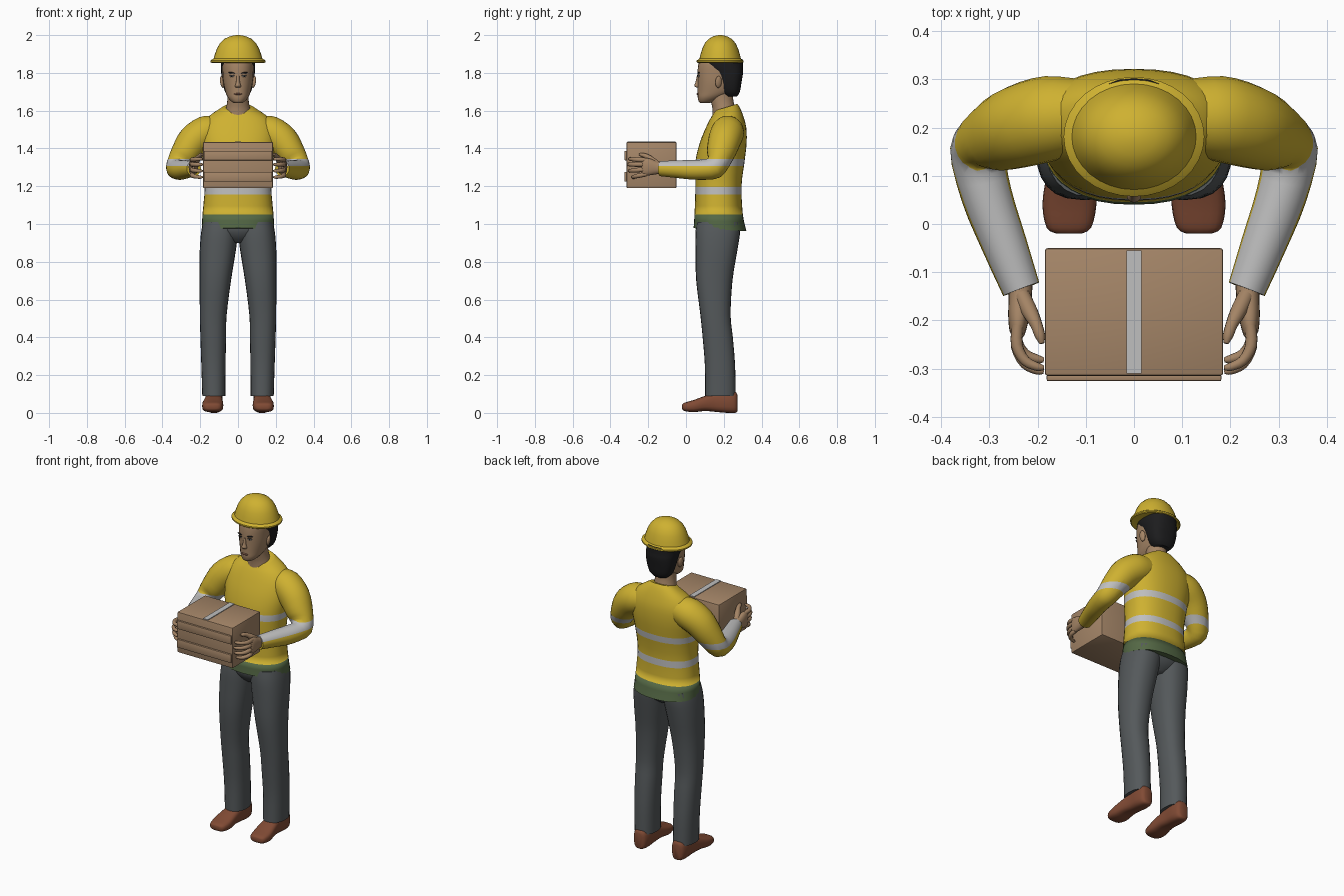
import bpy, bmesh, math
from mathutils import Vector


def mat(name, r, g, b):
    m = bpy.data.materials.new(name)
    m.diffuse_color = (r, g, b, 1)
    return m


YELLOW = mat("safety yellow", 0.62, 0.44, 0.03)
GREY = mat("reflective grey", 0.52, 0.52, 0.52)
GREEN = mat("hem green", 0.09, 0.14, 0.06)
PANTS = mat("trouser grey", 0.09, 0.10, 0.105)
SKIN = mat("skin", 0.37, 0.23, 0.13)
HAIR = mat("hair black", 0.012, 0.012, 0.013)
BROWN = mat("shoe brown", 0.22, 0.07, 0.035)
CARD = mat("cardboard", 0.38, 0.24, 0.14)
WHITE = mat("eye white", 0.6, 0.57, 0.52)
LIP = mat("lip", 0.28, 0.13, 0.085)


def finish(name, bm, mats, angle=50, mirror=False):
    bmesh.ops.recalc_face_normals(bm, faces=bm.faces)
    me = bpy.data.meshes.new(name)
    bm.to_mesh(me)
    bm.free()
    for m in mats:
        me.materials.append(m)
    me.shade_smooth()
    me.set_sharp_from_angle(angle=math.radians(angle))
    ob = bpy.data.objects.new(name, me)
    bpy.context.collection.objects.link(ob)
    if mirror:
        mod = ob.modifiers.new("mirror", 'MIRROR')
        mod.use_mirror_merge = False
    return ob


def ring(c, u, v, n=24, p=2.0):
    """Superellipse ring around c with half-axes u and v."""
    c, u, v = Vector(c), Vector(u), Vector(v)
    pts = []
    for k in range(n):
        a = 2 * math.pi * k / n
        x, y = math.cos(a), math.sin(a)
        pts.append(c + u * math.copysign(abs(x) ** (2 / p), x) + v * math.copysign(abs(y) ** (2 / p), y))
    return pts


def loft(bm, rings, steps=3):
    """Skin the rings, with smooth in-between rings, and cap both ends."""
    fine = []
    for i in range(len(rings) - 1):
        a, b, c, d = (rings[max(0, min(len(rings) - 1, i + j))] for j in (-1, 0, 1, 2))
        for s in range(steps):
            t = s / steps
            fine.append([0.5 * (2 * q + (r - p) * t + (2 * p - 5 * q + 4 * r - w) * t * t
                                + (3 * q - p - 3 * r + w) * t ** 3) for p, q, r, w in zip(a, b, c, d)])
    fine.append(rings[-1])
    vs = [[bm.verts.new(p) for p in r] for r in fine]
    n = len(vs[0])
    for lo, hi in zip(vs, vs[1:]):
        for k in range(n):
            bm.faces.new((lo[k], lo[(k + 1) % n], hi[(k + 1) % n], hi[k]))
    bm.faces.new(vs[0])
    bm.faces.new(vs[-1])


def stack(name, secs, mats, n=24, p=2.0, steps=3, mirror=False, angle=50):
    """Horizontal sections: z, cx, cy, rx, ry, and rise of z from front to back."""
    bm = bmesh.new()
    loft(bm, [ring((x, y, z), (rx, 0, 0), (0, ry, t), n, p) for z, x, y, rx, ry, t in secs], steps)
    return finish(name, bm, mats, angle, mirror)


def along_y(name, secs, mats, n=20, p=2.0, mirror=True):
    """Upright sections: y, cx, cz, rx, rz."""
    bm = bmesh.new()
    loft(bm, [ring((x, y, z), (rx, 0, 0), (0, 0, rz), n, p) for y, x, z, rx, rz in secs])
    return finish(name, bm, mats, 50, mirror)


def tube(name, path, mats, n=20):
    """Round tube through x, y, z, radius points, without twist."""
    bm = bmesh.new()
    pts = [Vector(q[:3]) for q in path]
    u, rings = Vector((0.1, 0.2, 1)), []
    for i, q in enumerate(path):
        t = (pts[min(i + 1, len(pts) - 1)] - pts[max(i - 1, 0)]).normalized()
        u = (u - t * u.dot(t)).normalized()
        rings.append(ring(pts[i], u * q[3], t.cross(u) * q[3], n))
    loft(bm, rings)
    return finish(name, bm, mats, 60, True)


def box(name, lo, hi, m, bevel=0.0):
    bm = bmesh.new()
    bmesh.ops.create_cube(bm, size=1)
    lo, hi = Vector(lo), Vector(hi)
    for v in bm.verts:
        v.co = (lo + hi) / 2 + v.co * (hi - lo)
    if bevel:
        bmesh.ops.bevel(bm, geom=bm.edges[:], offset=bevel, segments=2, affect='EDGES', profile=0.5)
    return finish(name, bm, [m], 30)


def blob(name, c, s, m, mirror=True, turn=(0, 0, 0)):
    bm = bmesh.new()
    bmesh.ops.create_uvsphere(bm, u_segments=14, v_segments=8, radius=1)
    from mathutils import Euler
    rot = Euler(turn).to_matrix()
    for v in bm.verts:
        v.co = Vector(c) + rot @ Vector((v.co.x * s[0], v.co.y * s[1], v.co.z * s[2]))
    return finish(name, bm, [m], 60, mirror)


def paint_shirt(ob):
    """Cut the shirt at the band heights and colour by height."""
    bm = bmesh.new()
    bm.from_mesh(ob.data)
    for z in (1.05, 1.157, 1.197, 1.307, 1.345):
        bmesh.ops.bisect_plane(bm, geom=bm.verts[:] + bm.edges[:] + bm.faces[:],
                               plane_co=(0, 0, z), plane_no=(0, 0, 1))
    for f in bm.faces:
        z = f.calc_center_median().z
        f.material_index = 2 if z < 1.05 else 1 if 1.157 < z < 1.197 or 1.307 < z < 1.345 else 0
    bm.to_mesh(ob.data)
    bm.free()


# Shirt body and sleeves
SHIRT = [YELLOW, GREY, GREEN]
paint_shirt(stack("shirt_body", [
    (0.97, 0, 0.18, 0.192, 0.14, -0.008), (1.05, 0, 0.173, 0.188, 0.128, 0),
    (1.20, 0, 0.172, 0.176, 0.122, 0), (1.33, 0, 0.180, 0.186, 0.130, 0),
    (1.43, 0, 0.197, 0.200, 0.124, 0), (1.51, 0, 0.212, 0.195, 0.107, 0),
    (1.565, 0, 0.217, 0.160, 0.087, 0.005), (1.60, 0, 0.216, 0.110, 0.070, 0.014),
    (1.618, 0, 0.212, 0.078, 0.060, 0.018)], SHIRT, n=36, p=2.3))
paint_shirt(tube("sleeve", [
    (0.10, 0.225, 1.50, 0.075), (0.17, 0.220, 1.485, 0.088), (0.235, 0.203, 1.44, 0.086),
    (0.287, 0.180, 1.365, 0.073), (0.322, 0.148, 1.297, 0.060), (0.306, 0.06, 1.287, 0.053),
    (0.268, -0.045, 1.290, 0.047), (0.234, -0.135, 1.293, 0.040)], SHIRT, n=24))

# Trousers
stack("trouser_leg", [
    (1.01, 0.09, 0.172, 0.095, 0.115, 0), (0.95, 0.098, 0.168, 0.098, 0.118, 0),
    (0.85, 0.108, 0.160, 0.095, 0.110, 0), (0.70, 0.120, 0.150, 0.083, 0.096, 0),
    (0.52, 0.131, 0.156, 0.071, 0.080, 0), (0.40, 0.131, 0.168, 0.068, 0.080, 0),
    (0.25, 0.130, 0.180, 0.064, 0.080, 0), (0.09, 0.128, 0.182, 0.061, 0.081, 0)],
    [PANTS], p=2.3, mirror=True)
stack("trouser_seat", [
    (1.02, 0, 0.172, 0.180, 0.118, 0), (0.97, 0, 0.170, 0.165, 0.116, 0),
    (0.93, 0, 0.168, 0.11, 0.095, 0), (0.90, 0, 0.165, 0.05, 0.06, 0)], [PANTS], p=2.3)

# Shoes
along_y("shoe", [
    (-0.02, 0.135, 0.032, 0.025, 0.012), (-0.008, 0.135, 0.032, 0.046, 0.022),
    (0.04, 0.134, 0.036, 0.056, 0.032), (0.10, 0.131, 0.050, 0.051, 0.040),
    (0.16, 0.128, 0.058, 0.045, 0.053), (0.22, 0.127, 0.060, 0.046, 0.060),
    (0.26, 0.127, 0.057, 0.038, 0.057), (0.272, 0.127, 0.052, 0.022, 0.044)], [BROWN], p=3)

# Head and neck
stack("neck", [(1.54, 0, 0.205, 0.080, 0.065, 0), (1.61, 0, 0.200, 0.064, 0.060, 0),
               (1.66, 0, 0.190, 0.056, 0.060, 0), (1.73, 0, 0.185, 0.056, 0.060, 0)], [SKIN])
stack("head", [
    (1.640, 0, 0.100, 0.018, 0.022, 0), (1.648, 0, 0.108, 0.034, 0.040, 0),
    (1.67, 0, 0.130, 0.054, 0.068, 0), (1.70, 0, 0.158, 0.067, 0.096, 0),
    (1.75, 0, 0.170, 0.078, 0.108, 0), (1.80, 0, 0.174, 0.082, 0.113, 0),
    (1.85, 0, 0.178, 0.083, 0.112, 0), (1.90, 0, 0.178, 0.07, 0.095, 0)], [SKIN], p=2.15)
stack("nose", [(1.722, 0, 0.068, 0.014, 0.012, 0), (1.732, 0, 0.062, 0.016, 0.018, 0),
               (1.75, 0, 0.062, 0.010, 0.012, 0), (1.785, 0, 0.068, 0.008, 0.010, 0)], [SKIN], n=12)
blob("ear", (0.084, 0.172, 1.752), (0.010, 0.018, 0.032), SKIN, turn=(0, 0.15, 0.3))
stack("hair", [
    (1.675, 0, 0.235, 0.045, 0.035, 0), (1.70, 0, 0.235, 0.068, 0.050, 0),
    (1.75, 0, 0.232, 0.083, 0.062, 0), (1.80, 0, 0.222, 0.089, 0.080, 0),
    (1.83, 0, 0.205, 0.091, 0.096, 0), (1.87, 0, 0.190, 0.091, 0.112, 0)], [HAIR], p=2.6)

# Face details
blob("eyebrow", (0.034, 0.066, 1.800), (0.018, 0.005, 0.004), HAIR, turn=(0, -0.12, 0.25))
blob("eye", (0.032, 0.067, 1.782), (0.012, 0.005, 0.0045), WHITE, turn=(0, 0, 0.25))
blob("pupil", (0.032, 0.063, 1.782), (0.005, 0.003, 0.0045), HAIR)
blob("eyelid", (0.032, 0.065, 1.787), (0.014, 0.005, 0.002), HAIR, turn=(0, 0, 0.25))
blob("mouth", (0, 0.063, 1.688), (0.022, 0.007, 0.005), LIP, mirror=False)

# Hard hat: rim and dome in one turned profile
stack("hard_hat", [(z, 0, 0.181, r, r * 0.85, 0) for z, r in (
    (1.856, 0.125), (1.853, 0.140), (1.857, 0.146), (1.865, 0.146), (1.870, 0.139), (1.876, 0.129),
    (1.900, 0.122), (1.930, 0.111), (1.958, 0.095), (1.980, 0.072), (1.993, 0.045),
    (1.999, 0.018), (2.0, 0.003))], [YELLOW], n=32, steps=1, angle=40)

# Hands
along_y("palm", [
    (-0.115, 0.236, 1.293, 0.026, 0.030), (-0.15, 0.236, 1.297, 0.024, 0.033),
    (-0.19, 0.239, 1.302, 0.022, 0.044), (-0.222, 0.241, 1.302, 0.017, 0.047),
    (-0.235, 0.240, 1.302, 0.010, 0.040)], [SKIN], p=2.3)
for name, z, dz, k in (("little_finger", 1.264, -0.016, 0.75), ("ring_finger", 1.289, -0.008, 0.93),
                       ("middle_finger", 1.315, 0.0, 1.0), ("index_finger", 1.338, 0.006, 0.92)):
    tube(name, [(0.241, -0.21, z, 0.012), (0.243, -0.21 - 0.045 * k, z + dz * 0.4, 0.0125),
                (0.226, -0.21 - 0.080 * k, z + dz * 0.8, 0.011),
                (0.200, -0.21 - 0.094 * k, z + dz, 0.009), (0.187, -0.21 - 0.096 * k, z + dz, 0.005)],
         [SKIN], n=10)
tube("thumb", [(0.232, -0.15, 1.315, 0.018), (0.216, -0.182, 1.340, 0.017), (0.203, -0.208, 1.358, 0.013),
               (0.195, -0.232, 1.366, 0.011), (0.191, -0.248, 1.369, 0.005)], [SKIN], n=10)

# Cardboard box with front slats and tape
box("carton", (-0.185, -0.315, 1.19), (0.185, -0.05, 1.434), CARD, 0.006)
for i, z in enumerate((1.225, 1.337)):
    box(f"carton_slat_{i + 1}", (-0.181, -0.326, z), (0.181, -0.312, z + 0.05), CARD, 0.003)
box("carton_tape", (-0.016, -0.310, 1.431), (0.016, -0.055, 1.438), GREY)
